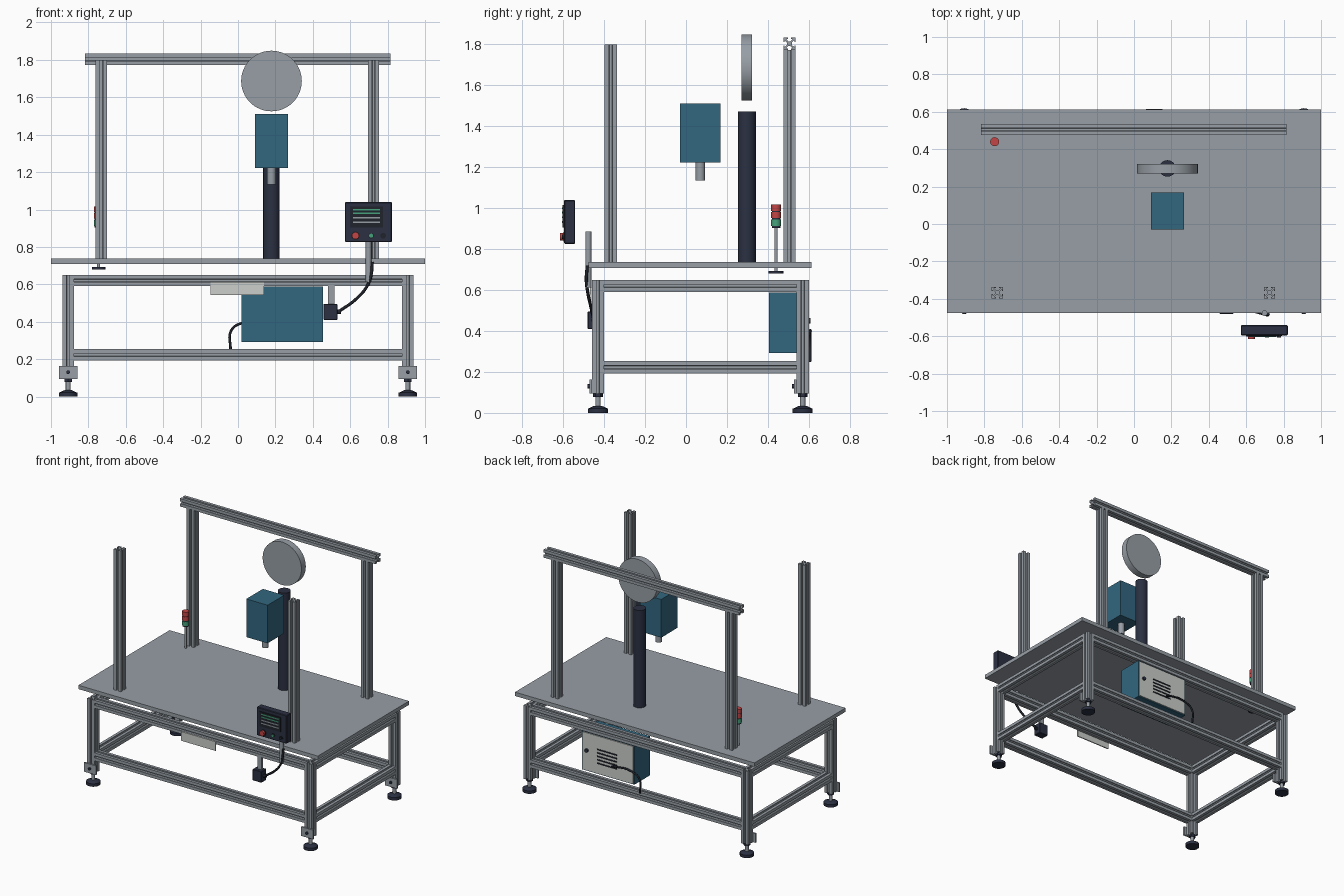
import bpy, bmesh, math
from mathutils import Vector, Matrix

if "Cube" in bpy.data.objects:
    bpy.data.objects.remove(bpy.data.objects["Cube"])


def mat(name, r, g, b):
    m = bpy.data.materials.new(name)
    m.diffuse_color = (r, g, b, 1)
    m.use_nodes = True
    m.node_tree.nodes["Principled BSDF"].inputs["Base Color"].default_value = m.diffuse_color
    return m


GREY = mat("aluminium grey", 0.31, 0.345, 0.38)
NAVY = mat("dark navy", 0.024, 0.03, 0.055)
BLUE = mat("steel blue", 0.032, 0.135, 0.215)
LIGHT = mat("light grey", 0.60, 0.62, 0.60)
BLACK = mat("black rubber", 0.014, 0.017, 0.024)
RED = mat("signal red", 0.55, 0.06, 0.06)
GREEN = mat("signal green", 0.06, 0.36, 0.20)


def finish(name, bm, material, smooth=False):
    bmesh.ops.recalc_face_normals(bm, faces=bm.faces)
    me = bpy.data.meshes.new(name)
    bm.to_mesh(me)
    bm.free()
    ob = bpy.data.objects.new(name, me)
    bpy.context.collection.objects.link(ob)
    me.materials.append(material)
    if smooth:
        bpy.ops.object.select_all(action='DESELECT')
        ob.select_set(True)
        bpy.context.view_layer.objects.active = ob
        bpy.ops.object.shade_smooth_by_angle(angle=math.radians(35))
    return ob


def box(name, x, y, z, material, bevel=0):
    """Box from (min, max) ranges."""
    bm = bmesh.new()
    bmesh.ops.create_cube(bm, size=1)
    for v in bm.verts:
        v.co = [r[0] if c < 0 else r[1] for c, r in zip(v.co, (x, y, z))]
    if bevel:
        bmesh.ops.bevel(bm, geom=bm.edges[:], offset=bevel, segments=1, affect='EDGES')
    return finish(name, bm, material)


def along(a, b):
    """Matrix taking the z axis onto the line from a to b."""
    a, b = Vector(a), Vector(b)
    return Matrix.Translation(a) @ (b - a).to_track_quat('Z', 'Y').to_matrix().to_4x4()


def cyl(name, a, b, r, material, r2=None, sides=32):
    bm = bmesh.new()
    length = (Vector(b) - Vector(a)).length
    bmesh.ops.create_cone(bm, cap_ends=True, segments=sides, radius1=r,
                          radius2=r if r2 is None else r2, depth=length)
    bm.transform(along(a, b) @ Matrix.Translation((0, 0, length / 2)))
    return finish(name, bm, material, True)


def slotted_bar(name, a, b):
    """Square aluminium bar with a T-slot on each side."""
    h, lip, o, w, c, k = 0.03, 0.024, 0.008, 0.017, 0.012, 0.006
    quarter = [(c, k), (lip, w), (lip, o), (h, o), (h, h),
               (o, h), (o, lip), (w, lip), (k, c)]
    bm = bmesh.new()
    pts = []
    for i in range(4):
        for p in quarter:
            pts.append(Matrix.Rotation(i * math.pi / 2, 3, 'Z') @ Vector((*p, 0)))
    face = bm.faces.new([bm.verts.new(p) for p in pts])
    top = bmesh.ops.extrude_face_region(bm, geom=[face])
    length = (Vector(b) - Vector(a)).length
    for v in top["geom"]:
        if isinstance(v, bmesh.types.BMVert):
            v.co.z += length
    bm.transform(along(a, b))
    return finish(name, bm, GREY)


def cable(name, points, r):
    cu = bpy.data.curves.new(name, 'CURVE')
    cu.dimensions = '3D'
    cu.bevel_depth, cu.bevel_resolution, cu.resolution_u = r, 2, 8
    cu.use_fill_caps = True
    sp = cu.splines.new('BEZIER')
    sp.bezier_points.add(len(points) - 1)
    for bp, p in zip(sp.bezier_points, points):
        bp.co = p
        bp.handle_left_type = bp.handle_right_type = 'AUTO'
    ob = bpy.data.objects.new(name, cu)
    bpy.context.collection.objects.link(ob)
    cu.materials.append(BLACK)
    bpy.ops.object.select_all(action='DESELECT')
    ob.select_set(True)
    bpy.context.view_layer.objects.active = ob
    bpy.ops.object.convert(target='MESH')


# Table top
box("table_top", (-1, 1), (-0.476, 0.612), (0.708, 0.737), GREY)

# Base frame: legs, brackets and levelling feet
LX, YF, YB = 0.908, -0.43, 0.57
for sx, side in ((-1, "left"), (1, "right")):
    for y, end in ((YF, "front"), (YB, "back")):
        n, x = f"{end}_{side}_", sx * LX
        slotted_bar(n + "leg", (x, y, 0.095), (x, y, 0.65))
        box(n + "foot_bracket", (x - 0.05, x + 0.05), (y - 0.042, y - 0.03), (0.095, 0.164), GREY)
        cyl(n + "bracket_bolt", (x, y - 0.042, 0.13), (x, y - 0.052, 0.13), 0.01, NAVY, sides=16)
        cyl(n + "foot_stem", (x, y, 0.03), (x, y, 0.1), 0.013, GREY, sides=20)
        cyl(n + "foot_nut", (x, y, 0.078), (x, y, 0.094), 0.024, NAVY, sides=6)
        cyl(n + "foot_pad", (x, y, 0), (x, y, 0.022), 0.049, NAVY)
        cyl(n + "foot_collar", (x, y, 0.022), (x, y, 0.034), 0.045, NAVY, r2=0.02)

# Base frame: upper and lower rails
for z, level in ((0.62, "upper"), (0.223, "lower")):
    for y, end in ((YF, "front"), (YB, "back")):
        slotted_bar(f"{level}_{end}_rail", (-LX + 0.03, y, z), (LX - 0.03, y, z))
    for sx, side in ((-1, "left"), (1, "right")):
        slotted_bar(f"{level}_{side}_rail", (sx * LX, YF + 0.03, z), (sx * LX, YB - 0.03, z))

# Upper posts and rear cross beam
for x, side in ((-0.731, "left"), (0.724, "right")):
    slotted_bar(f"front_{side}_post", (x, -0.367, 0.737), (x, -0.367, 1.80))
    slotted_bar(f"back_{side}_post", (x, 0.505, 0.737), (x, 0.505, 1.773))
slotted_bar("rear_cross_beam", (-0.818, 0.505, 1.803), (0.815, 0.505, 1.803))

# Column, disc and working head
cyl("column", (0.179, 0.297, 0.737), (0.179, 0.297, 1.473), 0.044, NAVY, sides=48)
cyl("round_disc", (0.179, 0.27, 1.687), (0.179, 0.322, 1.687), 0.162, GREY, sides=64)
box("head_housing", (0.09, 0.268), (-0.03, 0.168), (1.222, 1.51), BLUE)
cyl("head_nozzle", (0.179, 0.07, 1.134), (0.179, 0.07, 1.222), 0.023, GREY)

# Control panel with screen and buttons
box("control_panel", (0.572, 0.823), (-0.595, -0.541), (0.826, 1.04), NAVY, 0.004)
box("panel_screen", (0.60, 0.775), (-0.602, -0.595), (0.905, 1.015), BLACK)
for i, z in enumerate((1.0, 0.979, 0.955, 0.932)):
    box(f"screen_line_{i + 1}", (0.615, 0.76), (-0.605, -0.602),
        (z - 0.004, z + 0.004), GREEN if i < 2 else GREY)
for n, x, r, d, m in (("stop", 0.628, 0.019, 0.616, RED), ("start", 0.712, 0.011, 0.606, GREEN),
                      ("reset", 0.776, 0.011, 0.606, BLACK)):
    cyl(n + "_button_ring", (x, -0.595, 0.86), (x, -0.599, 0.86), r + 0.004, BLACK)
    cyl(n + "_button", (x, -0.595, 0.86), (x, -d, 0.86), r, m)
cyl("panel_pole", (0.698, -0.477, 0.612), (0.698, -0.477, 0.887), 0.015, GREY)

# Junction box hung from the front rail, with the panel cable
box("junction_box", (0.457, 0.532), (-0.48, -0.42), (0.41, 0.495), NAVY, 0.003)
box("junction_box_hanger", (0.48, 0.515), (-0.455, -0.435), (0.495, 0.592), GREY)
cyl("cable_gland", (0.53, -0.45, 0.453), (0.55, -0.45, 0.453), 0.012, BLACK, sides=16)
cable("panel_cable", [(0.718, -0.482, 0.72), (0.712, -0.487, 0.65), (0.69, -0.48, 0.59),
                      (0.63, -0.465, 0.52), (0.54, -0.45, 0.455)], 0.008)

# Light plate on the front rail
box("front_plate", (-0.147, 0.14), (-0.468, -0.46), (0.543, 0.612), LIGHT)

# Electrical cabinet with door, vents, latch and cable
box("cabinet_body", (0.018, 0.455), (0.405, 0.59), (0.292, 0.588), BLUE)
box("cabinet_door", (0.025, 0.448), (0.59, 0.597), (0.299, 0.581), LIGHT)
for i in range(5):
    z = 0.48 - i * 0.026
    box(f"cabinet_vent_{i + 1}", (0.16, 0.325), (0.597, 0.6), (z - 0.005, z + 0.005), BLACK)
cyl("door_latch", (0.41, 0.597, 0.45), (0.41, 0.609, 0.45), 0.014, NAVY, sides=20)
cable("cabinet_cable", [(0.2, 0.6, 0.385), (0.16, 0.606, 0.395), (0.03, 0.606, 0.395),
                        (-0.035, 0.606, 0.355), (-0.04, 0.606, 0.25)], 0.007)

# Signal tower
TX, TY = -0.745, 0.44
cyl("tower_base", (TX, TY, 0.68), (TX, TY, 0.692), 0.036, NAVY)
cyl("tower_pole", (TX, TY, 0.692), (TX, TY, 0.905), 0.008, GREY, sides=20)
cyl("tower_core", (TX, TY, 0.903), (TX, TY, 1.01), 0.021, NAVY)
for n, z0, z1, m in (("green", 0.913, 0.944, GREEN), ("middle_red", 0.951, 0.982, RED),
                     ("top_red", 0.986, 1.017, RED)):
    cyl(f"tower_{n}_lamp", (TX, TY, z0), (TX, TY, z1), 0.024, m)
